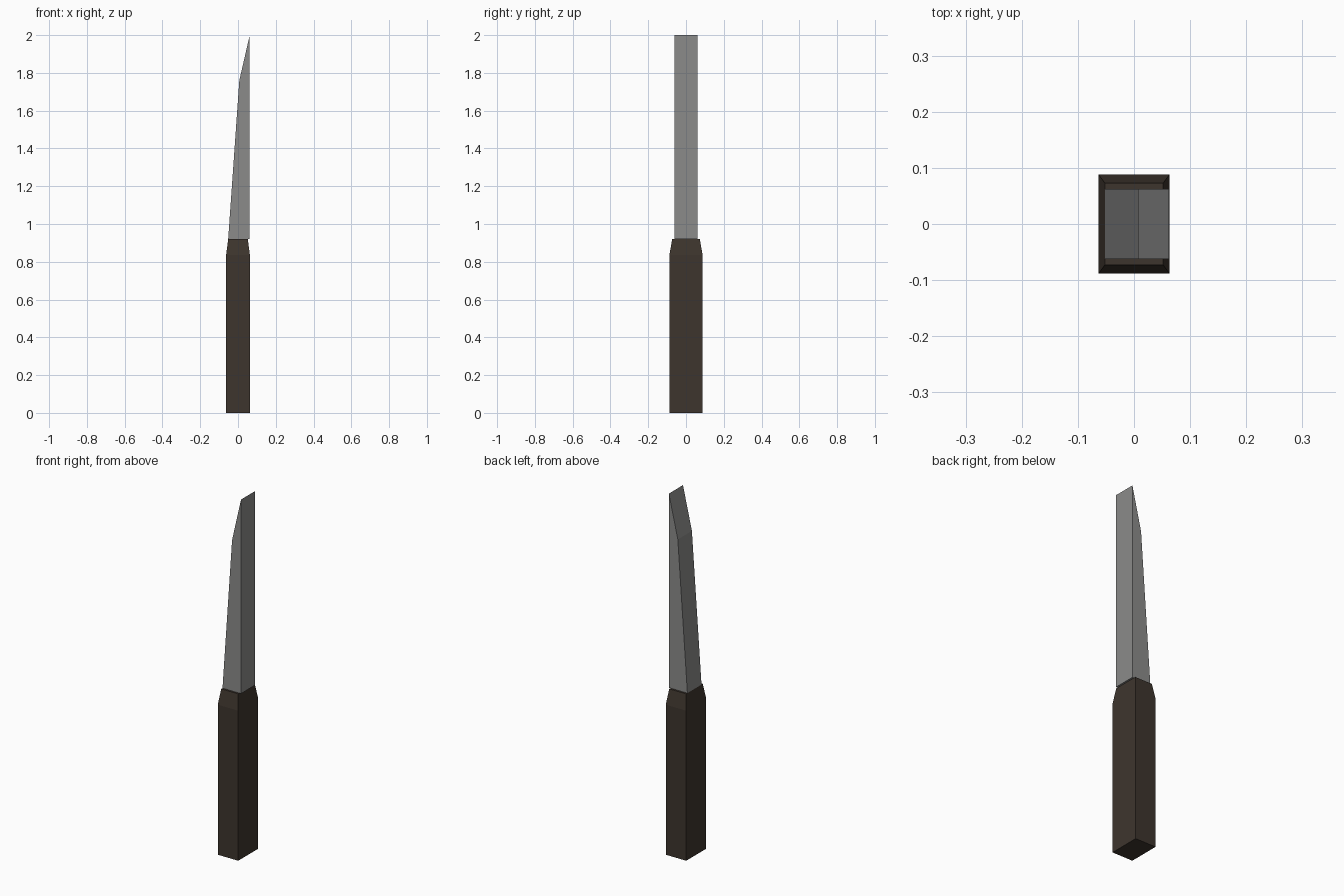
import bpy
import bmesh

cube = bpy.data.objects.get("Cube")
if cube:
    bpy.data.objects.remove(cube, do_unlink=True)


def make_material(name, rgb):
    mat = bpy.data.materials.new(name)
    mat.use_nodes = True
    color = (*rgb, 1.0)
    mat.diffuse_color = color
    mat.node_tree.nodes["Principled BSDF"].inputs["Base Color"].default_value = color
    return mat


def loft(name, sections, mat):
    """Join a stack of matching closed sections into a flat-faced solid."""
    bm = bmesh.new()
    rings = [[bm.verts.new(p) for p in section] for section in sections]
    for low, high in zip(rings, rings[1:]):
        for i in range(len(low)):
            j = (i + 1) % len(low)
            bm.faces.new((low[i], low[j], high[j], high[i]))
    bm.faces.new(rings[0][::-1])
    bm.faces.new(rings[-1])
    bmesh.ops.recalc_face_normals(bm, faces=bm.faces)
    mesh = bpy.data.meshes.new(name)
    bm.to_mesh(mesh)
    bm.free()
    mesh.materials.append(mat)
    obj = bpy.data.objects.new(name, mesh)
    bpy.context.collection.objects.link(obj)
    return obj


def rectangle(x, y, z):
    return [(-x, -y, z), (x, -y, z), (x, y, z), (-x, y, z)]


steel = make_material("grey steel", (0.26, 0.26, 0.255))
wood = make_material("dark brown wood", (0.048, 0.036, 0.027))

# Handle: square block with a tapered shoulder
HANDLE_TOP = 0.92
loft("handle", [rectangle(0.063, 0.088, 0),
                rectangle(0.063, 0.088, 0.835),
                rectangle(0.052, 0.073, HANDLE_TOP)], wood)

# Blade: side profile with a straight back and an angled tip, extruded in depth
profile = [(-0.052, HANDLE_TOP), (0.062, HANDLE_TOP), (0.062, 2.0), (0.007, 1.76)]
loft("blade", [[(x, y, z) for x, z in profile] for y in (-0.062, 0.062)], steel)
